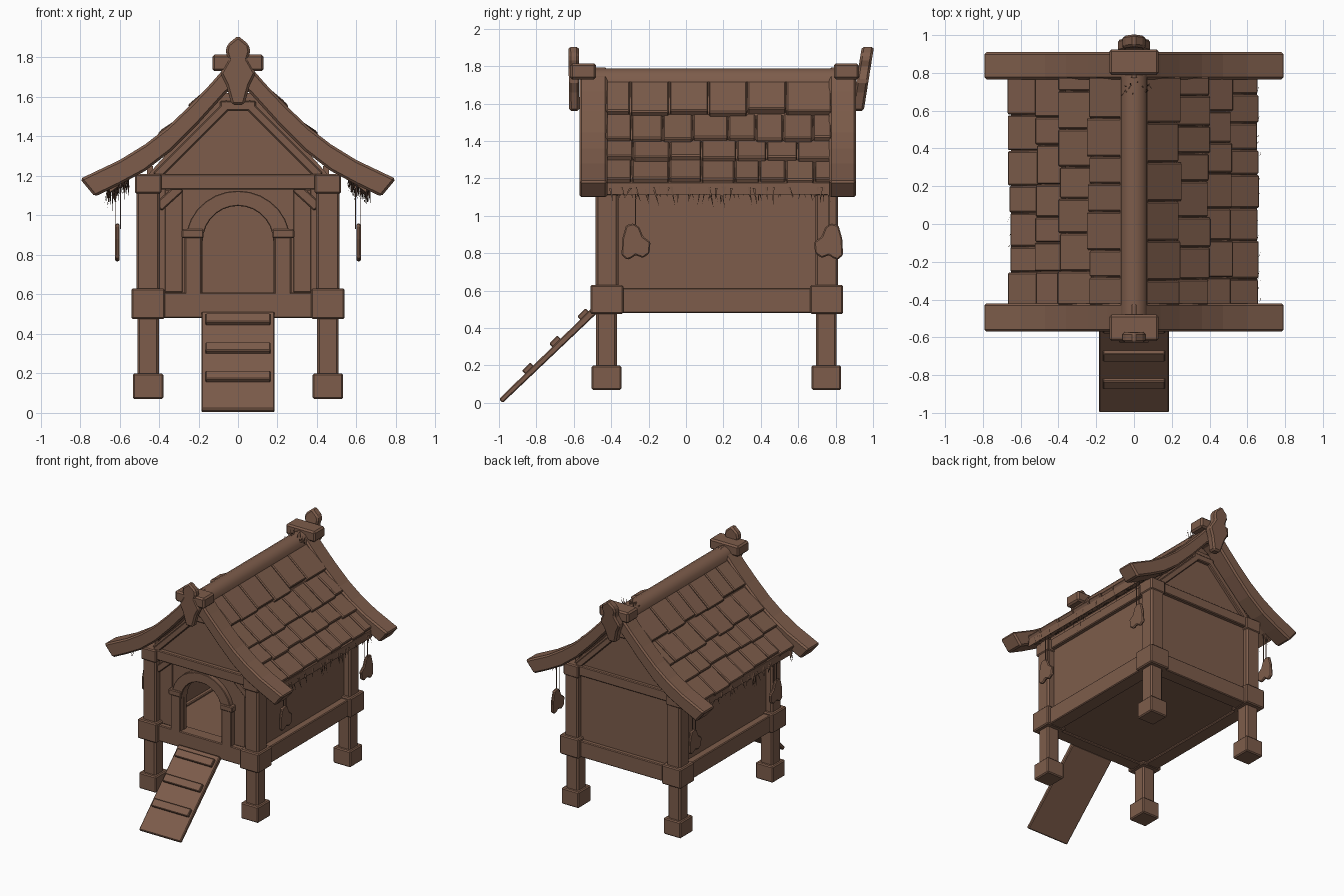
import bpy, bmesh, math, random
from mathutils import Vector

if "Cube" in bpy.data.objects:
    bpy.data.objects.remove(bpy.data.objects["Cube"])

random.seed(4)
wood = bpy.data.materials.new("brown wood")
wood.diffuse_color = (0.205, 0.108, 0.07, 1)
wood.use_nodes = True
wood.node_tree.nodes["Principled BSDF"].inputs["Base Color"].default_value = wood.diffuse_color


def finish(name, bm, bevel=0.0):
    bmesh.ops.recalc_face_normals(bm, faces=bm.faces)
    me = bpy.data.meshes.new(name)
    bm.to_mesh(me)
    bm.free()
    me.materials.append(wood)
    ob = bpy.data.objects.new(name, me)
    bpy.context.collection.objects.link(ob)
    if bevel:
        m = ob.modifiers.new("bevel", 'BEVEL')
        m.width, m.segments, m.limit_method = bevel, 1, 'ANGLE'
    return ob


def add_prism(bm, pts, lo, hi, axis='y', lean=None):
    """Extrude a 2D outline: (x, z) along y, or (y, z) along x."""
    rings = []
    for d in (lo, hi):
        ring = []
        for a, b in pts:
            k = d + (lean(b) if lean else 0)
            ring.append(bm.verts.new((a, k, b) if axis == 'y' else (k, a, b)))
        rings.append(ring)
    n = len(pts)
    bm.faces.new(rings[0])
    bm.faces.new(rings[1][::-1])
    for i in range(n):
        j = (i + 1) % n
        bm.faces.new((rings[0][i], rings[0][j], rings[1][j], rings[1][i]))


def prism(name, pts, lo, hi, axis='y', bevel=0.006, lean=None):
    bm = bmesh.new()
    add_prism(bm, pts, lo, hi, axis, lean)
    return finish(name, bm, bevel)


def box(name, x0, x1, y0, y1, z0, z1, bevel=0.006):
    return prism(name, [(x0, z0), (x1, z0), (x1, z1), (x0, z1)], y0, y1, 'y', bevel)


def strip(a, b, t):
    """Outline of a bar of thickness t whose upper edge runs from a to b."""
    a, b = Vector(a), Vector(b)
    d = (b - a).normalized()
    n = Vector((-d.y, d.x)) * t
    if n.y > 0:
        n = -n
    return [tuple(a), tuple(b), tuple(b + n), tuple(a + n)]


def mirrored(pts, s):
    return [(s * x, z) for x, z in pts]


# Four legs with feet, collars and upper posts
for s, side in ((-1, "left"), (1, "right")):
    for y, end in ((-0.425, "front"), (0.75, "back")):
        tag = f"_{end}_{side}"
        x = s * 0.455
        box("foot" + tag, x - .077, x + .077, y - .08, y + .08, 0.07, 0.2, 0.008)
        box("leg" + tag, x - .055, x + .055, y - .055, y + .055, 0.18, 0.5, 0.012)
        box("collar" + tag, x - .085, x + .085, y - .086, y + .09, 0.475, 0.63, 0.008)
        box("post" + tag, x - .06, x + .06, y - .058, y + .064, 0.6, 1.2, 0.012)
        box("post_cap" + tag, x - .067, x + .067, y - .068, y + .07, 1.11, 1.21, 0.008)
    # Side wall and beams
    w = sorted((s * 0.43, s * 0.46))
    box("side_wall_" + side, *w, -0.4, 0.75, 0.55, 1.25, 0)
    w = sorted((s * 0.4, s * 0.515))
    box("side_beam_" + side, *w, -0.4, 0.75, 0.48, 0.615)
    w = sorted((s * 0.41, s * 0.49))
    box("eave_beam_" + side, *w, -0.4, 0.75, 1.13, 1.21)

box("floor", -.44, .44, -.42, .75, 0.495, 0.6, 0)
box("front_beam", -.4, .4, -.475, -.37, 0.48, 0.61)
box("back_beam", -.4, .4, .7, .81, 0.48, 0.61)
box("front_lintel", -.41, .41, -.475, -.38, 1.13, 1.21)
box("back_lintel", -.41, .41, .71, .805, 1.13, 1.21)
box("back_wall", -.42, .42, .745, .775, 0.58, 1.2, 0)

# Front wall with arched doorway
N = 14
arc = [(math.cos(math.pi * (1 - i / N)), math.sin(math.pi * (1 - i / N))) for i in range(N + 1)]
hole = [(-.18, .58)] + [(.18 * c, .87 + .18 * s) for c, s in arc] + [(.18, .58)]
prism("front_wall", [(-.42, .58)] + hole + [(.42, .58), (.42, 1.2), (-.42, 1.2)], -.43, -.4, bevel=0)
ring = [(.265 * c, .87 + .255 * s) for c, s in arc] + [(.178 * c, .87 + .178 * s) for c, s in arc[::-1]]
prism("door_arch", ring, -.47, -.39, bevel=0.004)
for s, side in ((-1, "left"), (1, "right")):
    w = sorted((s * .183, s * .27))
    box("door_jamb_" + side, *w, -.475, -.39, .59, .9)
    w = sorted((s * .175, s * .285))
    box("jamb_cap_" + side, *w, -.482, -.39, .885, .93)
    prism("corner_brace_" + side, mirrored(strip((.31, 1.16), (.42, 1.06), .05), s), -.46, -.41)
    w = sorted((s * .28, s * .37))
    box("wall_board_" + side, *w, -.438, -.42, .61, 1.13, 0.004)

# Gables with inner rafters, bargeboards and ridge ornaments
gable = [(-.47, 1.19), (.47, 1.19), (.3, 1.38), (.07, 1.62), (-.07, 1.62), (-.3, 1.38)]
upper = [(.07, 1.745), (.14, 1.665), (.24, 1.56), (.36, 1.445), (.47, 1.36), (.6, 1.28), (.8, 1.185)]
lower = [(.725, 1.095), (.6, 1.155), (.47, 1.225), (.34, 1.325), (.2, 1.465), (.06, 1.62)]
half = upper + lower
chevron = [(0, 1.8)] + half + [(0, 1.66)] + mirrored(half, -1)[::-1]
finial = [(0, 1.91), (.055, 1.865), (.062, 1.83), (.05, 1.79), (.09, 1.72), (.06, 1.66), (.032, 1.56)]
finial += mirrored(finial[:0:-1], -1)
for end, g, b, c, f, k in (("front", (-.44, -.41), (-.57, -.42), (-.62, -.48), (-.625, -.57), -.01),
                           ("back", (.745, .775), (.765, .91), (.79, .925), (.885, .95), .16)):
    prism("gable_" + end, gable, *g, bevel=0)
    prism("bargeboard_" + end, chevron, *b, bevel=0.012)
    box("ridge_block_" + end, -.13, .13, *c, 1.73, 1.815, 0.012)
    prism("finial_" + end, finial, *f, bevel=0.012, lean=lambda z, k=k: k * (z - 1.56))
    ys = (-.47, -.42) if end == "front" else (.75, .8)
    for s in (-1, 1):
        prism("gable_rafter_" + end, mirrored(strip((.06, 1.585), (.43, 1.215), .045), s), *ys)
    box("gable_collar_" + end, -.09, .09, *ys, 1.53, 1.58)

# Roof deck and overlapping shingles
line = [(0, 1.76), (.24, 1.515), (.39, 1.375), (.52, 1.275), (.65, 1.175)]
rows = [(0, 1.775, .25, 1.56), (.22, 1.545, .405, 1.415), (.37, 1.41, .525, 1.315), (.49, 1.305, .665, 1.195)]
for s, side in ((-1, "left"), (1, "right")):
    deck = line + [(x, z - .06) for x, z in line[::-1]]
    prism("roof_deck_" + side, mirrored(deck, s), -.43, .78, bevel=0)
    bm = bmesh.new()
    for r, (xa, za, xb, zb) in enumerate(rows):
        y = -.43
        while y < .77:
            e = min(y + random.uniform(.13, .21), .78)
            if .78 - e < .07:
                e = .78
            j = random.uniform(-.012, .008)
            h = random.uniform(-.006, .006)
            p = strip((xa, za), (xb + j, zb - j + h), .045 if r < 3 else .06)
            add_prism(bm, mirrored(p, s), y + .002, e - .002)
            y = e
    finish("shingles_" + side, bm, 0.007)

    # Straw fringe under the eave
    bm = bmesh.new()
    for i in range(110):
        y = random.uniform(-.41, .76)
        x = s * random.uniform(.56, .665)
        L = random.uniform(.02, .075) * (1.5 if abs(y - .1) < .1 else 1)
        t = random.uniform(-.03, .03)
        z = 1.15 + (.66 - abs(x)) * .6
        a, b, c = (bm.verts.new(v) for v in ((x, y - .007, z), (x + .008, y + .007, z), (x + t * .5, y + t, z - .03 - L)))
        bm.faces.new((a, b, c))
    finish("straw_fringe_" + side, bm)

# Ridge cap and straw tufts on it
cap = [(.075 * c, 1.715 + .075 * s) for c, s in arc[::2]]
ridge = prism("ridge_cap", cap, -.5, .85, bevel=0)
bm = bmesh.new()
for i in range(26):
    x, y = random.uniform(-.08, .08), random.uniform(.69, .74)
    z = 1.77 - abs(x) * .5
    tip = (x * 1.3, y + random.uniform(-.03, .02), z + random.uniform(.02, .09))
    bm.faces.new([bm.verts.new(v) for v in ((x - .005, y, z), (x + .005, y, z), tip)])
finish("ridge_straw", bm)

# Hanging leaf charms on strings
leaf = [(-.01, .96), (-.05, .95), (-.07, .88), (-.075, .79), (-.045, .765), (-.02, .775),
        (.0, .79), (.04, .775), (.075, .8), (.08, .86), (.04, .89), (.02, .94)]
for s in (-1, 1):
    for yc in (-.27, .765):
        flip = 1 if yc < 0 else -1
        bm = bmesh.new()
        add_prism(bm, [(yc + flip * a, b) for a, b in leaf], s * .6, s * .622, 'x')
        finish("leaf_charm", bm, 0.007)
        for d in (-.012, .012):
            box("charm_string", s * .607 + d - .002, s * .607 + d + .002, yc - .003, yc + .003, .93, 1.17, 0)

# Entry ramp with cross slats
prism("ramp", [(-1, .02), (-.98, 0), (-.47, .485), (-.495, .515)], -.185, .185, 'x', 0.006)
for y, z in ((-.855, .19), (-.71, .335), (-.56, .48)):
    prism("ramp_slat", strip((y - .022, z - .018), (y + .022, z + .026), .04), -.165, .165, 'x', 0.005)

for ob in bpy.context.collection.objects:
    ob.select_set(ob.name in ("ridge_cap", "door_arch"))
bpy.context.view_layer.objects.active = ridge
bpy.ops.object.shade_smooth_by_angle(angle=math.radians(35))
